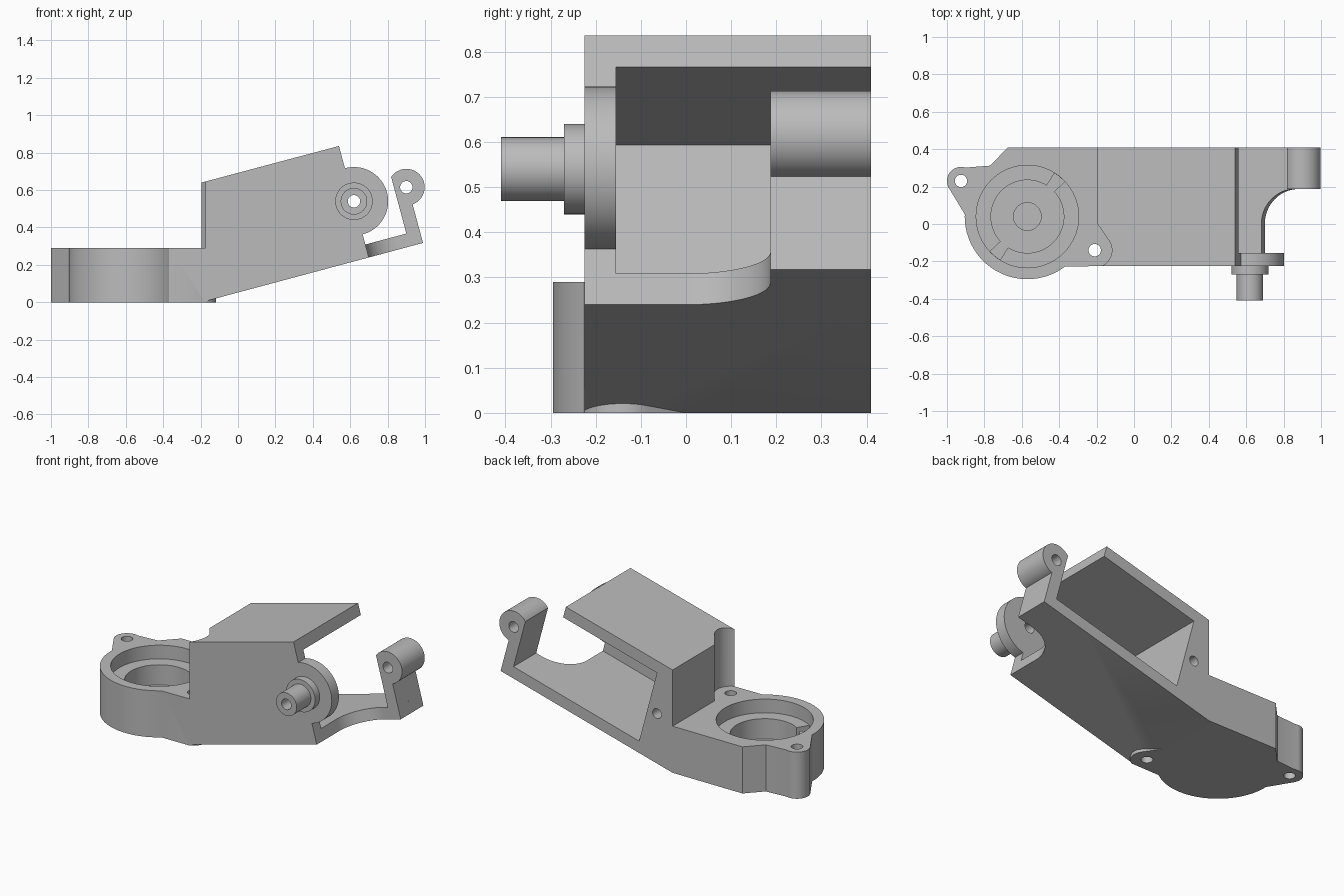
import bpy, bmesh
from math import sin, cos, radians
from mathutils import Vector

if "Cube" in bpy.data.objects:
    bpy.data.objects.remove(bpy.data.objects["Cube"], do_unlink=True)

grey = bpy.data.materials.new("plain grey")
grey.use_nodes = True
grey.diffuse_color = (0.5, 0.5, 0.5, 1)
grey.node_tree.nodes["Principled BSDF"].inputs["Base Color"].default_value = (0.5, 0.5, 0.5, 1)

# Working frames: origin, two profile axes, extrusion axis
X, Y, Z = Vector((1, 0, 0)), Vector((0, 1, 0)), Vector((0, 0, 1))
U = Vector((cos(radians(15)), 0, sin(radians(15))))
N = Vector((-U.z, 0, U.x))
HEEL = Vector((-0.195, 0, 0))
PLAN = (Vector(), X, Y, Z)
FRONT = (Vector(), X, Z, Y)
TILT_SIDE = (HEEL, U, N, Y)
TILT_PLAN = (HEEL, U, Y, N)


def arc(cx, cy, r, start, end, steps=24):
    angles = [radians(start + (end - start) * i / steps) for i in range(steps + 1)]
    return [(cx + r * cos(a), cy + r * sin(a)) for a in angles]


def circle(cx, cy, r):
    return arc(cx, cy, r, 0, 360, 64)[:-1]


def prism(name, points, low, high, frame=PLAN):
    origin, a, b, c = frame
    bm = bmesh.new()
    rings = [[bm.verts.new(origin + a * p + b * q + c * h) for p, q in points]
             for h in (low, high)]
    bm.faces.new(rings[0])
    bm.faces.new(rings[1])
    for i in range(len(points)):
        j = (i + 1) % len(points)
        bm.faces.new((rings[0][i], rings[0][j], rings[1][j], rings[1][i]))
    bmesh.ops.recalc_face_normals(bm, faces=bm.faces)
    mesh = bpy.data.meshes.new(name)
    bm.to_mesh(mesh)
    bm.free()
    mesh.materials.append(grey)
    obj = bpy.data.objects.new(name, mesh)
    bpy.context.collection.objects.link(obj)
    return obj


def combine(target, tool, operation):
    mod = target.modifiers.new("combine", "BOOLEAN")
    mod.operation, mod.solver, mod.object = operation, "EXACT", tool
    bpy.context.view_layer.objects.active = target
    bpy.ops.object.modifier_apply(modifier=mod.name)
    bpy.data.objects.remove(tool, do_unlink=True)


def add(target, *args):
    combine(target, prism("addition", *args), "UNION")


def cut(target, *args):
    combine(target, prism("cutter", *args), "DIFFERENCE")


# Housing: slanted block, opened towards the back and the far end
BACK, FACE, INNER = 0.41, -0.225, -0.155
FLOOR = 0.0715
roof_end = HEEL + U * 0.926 + N * 0.617
floor_end = HEEL + U * 0.926
body = prism("bracket_body",
             [(-0.25, 0), (-0.195, 0), (floor_end.x, floor_end.z), (roof_end.x, roof_end.z),
              (-0.195, 0.64), (-0.195, 0.29), (-0.25, 0.29)], FACE, BACK, FRONT)
cut(body, [(0.258, FLOOR), (1.2, FLOOR), (1.2, 0.545), (0.258, 0.545)],
    INNER, 0.6, TILT_SIDE)

# Clearance above the front lug
lug = arc(-0.21, -0.14, 0.092, -67.5, 37)
cut(body, lug + [(-0.195, 0), (-0.3, 0), (-0.3, -0.3), (-0.175, -0.3)], 0.29, 0.9)

# Round base with two lugs
outline = ([(-0.195, BACK), (-0.675, BACK), (-0.768, 0.312), (-0.896, 0.302)]
           + arc(-0.925, 0.23, 0.075, 88, 215)
           + arc(-0.57, 0.04, 0.335, 178, 307, 48)
           + lug + [(-0.195, 0)])
add(body, outline, 0, 0.29)

# Stepped round pocket with two slots in its ledge
CX, CY = -0.57, 0.04
cut(body, circle(CX, CY, 0.274), 0.205, 0.5)
cut(body, circle(CX, CY, 0.195), 0.08, 0.4)
for start in (43, 223):
    cut(body, arc(CX, CY, 0.273, start, start + 15, 6)
        + arc(CX, CY, 0.17, start + 15, start, 6), 0.08, 0.4)
cut(body, circle(CX, CY, 0.074), 0.05, 0.3)

# Lug screw holes and blind hole in the back
for x, y in ((-0.925, 0.23), (-0.21, -0.14)):
    cut(body, circle(x, y, 0.033), -0.1, 0.4)
cut(body, circle(-0.087, 0.34, 0.03), 0.25, 0.5, FRONT)

# Floor extension with a rounded inside corner
add(body, [(0.8, BACK), (0.8, 0)] + arc(1.113, 0, 0.187, 180, 90)
    + [(1.226, 0.187), (1.226, BACK)], 0, FLOOR, TILT_PLAN)

# Upright arm with a rounded eye
add(body, [(1.153, 0), (1.226, 0)] + arc(1.217, 0.311, 0.098, -85, 131, 40),
    0.187, BACK, TILT_SIDE)
cut(body, circle(0.9, 0.615, 0.033), 0.1, 0.5, FRONT)

# Pivot disc, shoulder and hollow spigot
for radius, front, rear in ((0.183, FACE, INNER), (0.1, -0.27, -0.2), (0.071, -0.41, -0.2)):
    add(body, circle(0.62, 0.54, radius), front, rear, FRONT)
cut(body, circle(0.62, 0.54, 0.033), -0.5, -0.1, FRONT)

# Smooth round walls, crisp edges
bpy.ops.object.select_all(action="DESELECT")
body.select_set(True)
bpy.context.view_layer.objects.active = body
bpy.ops.object.shade_smooth_by_angle(angle=radians(25))
